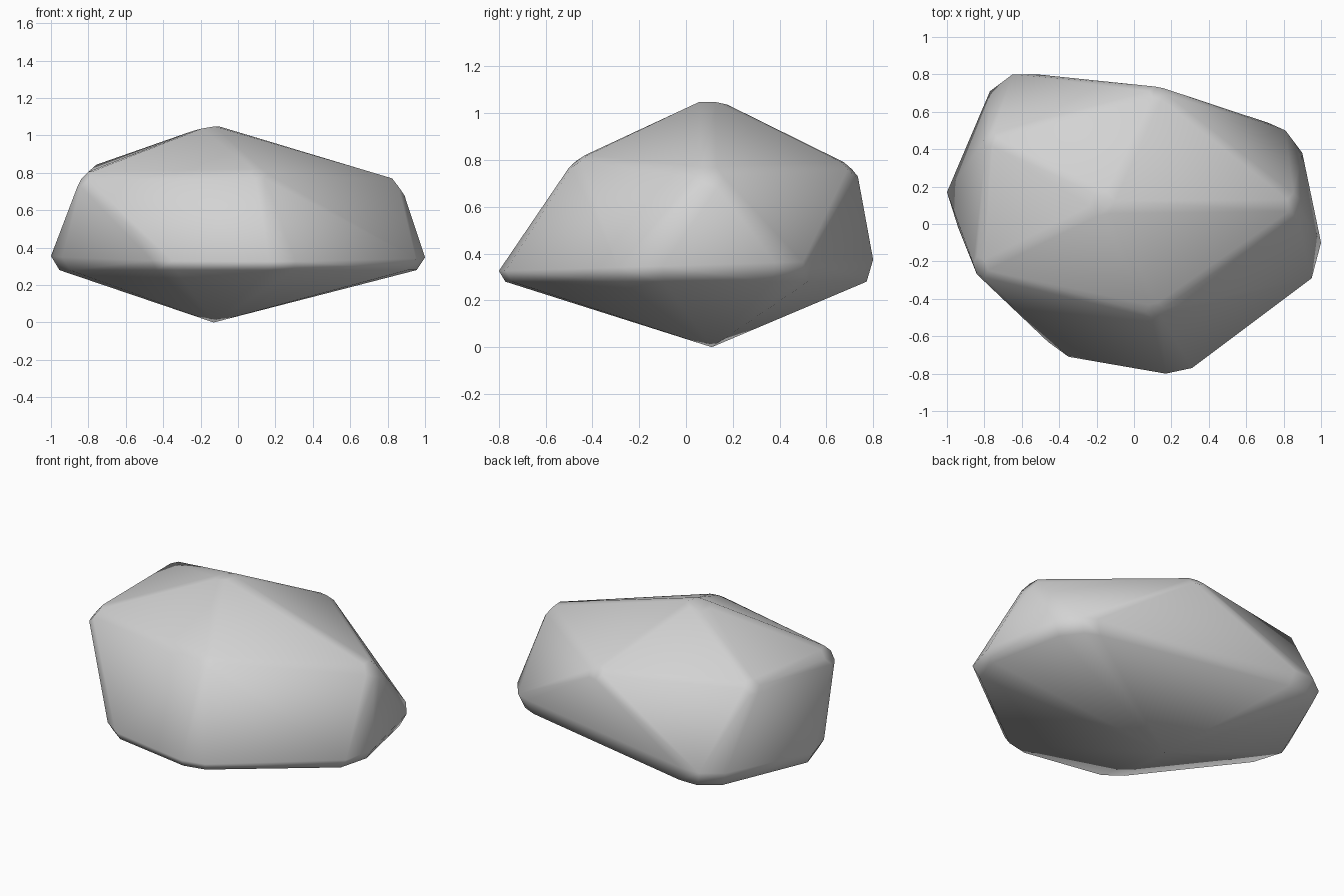
import bpy, bmesh
from math import cos, sin, tau
from mathutils import Vector

cube = bpy.data.objects.get("Cube")
if cube:
    bpy.data.objects.remove(cube, do_unlink=True)

CORE = Vector((0, 0.05, 0.1))
bm = bmesh.new()


def chamfered_corner(centre, radius, sides=6):
    """Ring of points facing away from the core: a blunted rock corner."""
    centre = Vector(centre)
    turn = (centre - CORE).to_track_quat('Z', 'Y')
    for i in range(sides):
        a = tau * i / sides
        bm.verts.new(centre + turn @ Vector((radius * cos(a), radius * sin(a), 0)))


# Widest outline in plan, two points for each blunted corner
belt = [(1, -0.1), (0.95, -0.29), (0.31, -0.77), (0.17, -0.8),
        (-0.35, -0.71), (-0.46, -0.63), (-0.94, -0.02), (-1, 0.17),
        (-0.77, 0.71), (-0.65, 0.8), (-0.52, 0.8),
        (0.72, 0.54), (0.81, 0.5), (0.9, 0.38)]
for x, y in belt:
    bm.verts.new((x, y, 0.35 + 0.03 * y))
    bm.verts.new((x * 0.955, y * 0.965, 0.28))

# Shoulder corners, crown and underside tip
chamfered_corner((0.855, 0.1, 0.725), 0.065)
chamfered_corner((0.11, -0.46, 0.795), 0.05)
chamfered_corner((-0.82, -0.23, 0.765), 0.06)
chamfered_corner((-0.77, 0.45, 0.81), 0.05)
chamfered_corner((0.13, 0.7, 0.76), 0.05)
chamfered_corner((-0.17, 0.11, 1.037), 0.07)
bm.verts.new((-0.13, 0.11, 0))

# Wrap the points in one solid skin
hull = bmesh.ops.convex_hull(bm, input=bm.verts[:])
inside = [g for g in hull["geom_interior"] if isinstance(g, bmesh.types.BMVert)]
bmesh.ops.delete(bm, geom=inside, context='VERTS')
bmesh.ops.dissolve_limit(bm, angle_limit=0.01, verts=bm.verts[:], edges=bm.edges[:])
bmesh.ops.recalc_face_normals(bm, faces=bm.faces[:])
for f in bm.faces:
    f.smooth = True

mesh = bpy.data.meshes.new("boulder")
bm.to_mesh(mesh)
bm.free()
boulder = bpy.data.objects.new("boulder", mesh)
bpy.context.collection.objects.link(boulder)

# Plain grey stone
stone = bpy.data.materials.new("grey_stone")
stone.use_nodes = True
colour = (0.65, 0.65, 0.65, 1)
stone.diffuse_color = colour
stone.node_tree.nodes["Principled BSDF"].inputs["Base Color"].default_value = colour
mesh.materials.append(stone)
